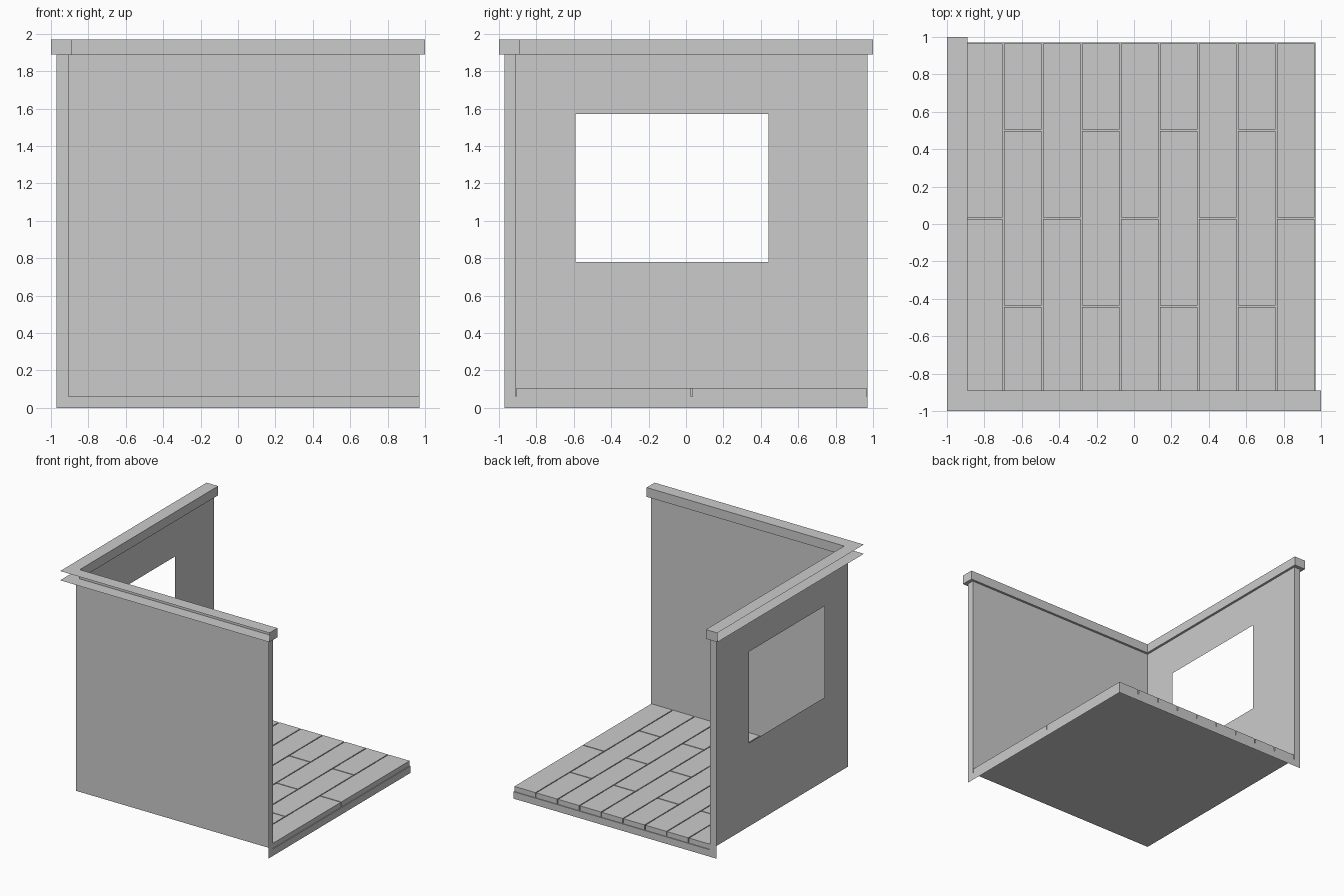
import bpy
import bmesh

if "Cube" in bpy.data.objects:
    bpy.data.objects.remove(bpy.data.objects["Cube"])

OUT, INN, END = -0.97, -0.91, 0.97      # wall outside, wall inside, open ends
FLOOR, TOP = 0.06, 1.89                 # slab surface, wall height


def finish(name, bm):
    bmesh.ops.remove_doubles(bm, verts=bm.verts, dist=0.0001)
    mesh = bpy.data.meshes.new(name)
    bm.to_mesh(mesh)
    bm.free()
    obj = bpy.data.objects.new(name, mesh)
    bpy.context.collection.objects.link(obj)
    return obj


def face(bm, points):
    return bm.faces.new([bm.verts.new(p) for p in points])


# Floor surface
bm = bmesh.new()
face(bm, [(INN, INN, FLOOR), (END, INN, FLOOR), (END, END, FLOOR), (INN, END, FLOOR)])
finish("floor_slab", bm)

# Front wall, single-sided and facing into the room
bm = bmesh.new()
face(bm, [(END, INN, FLOOR), (INN, INN, FLOOR), (INN, INN, TOP), (END, INN, TOP)])
finish("front_wall", bm)

# Left wall: 3 x 3 panels with the middle one left out as the window
bm = bmesh.new()
ys = [INN, -0.59, 0.44, END]
zs = [FLOOR, 0.78, 1.57, TOP]
for i in range(3):
    for j in range(3):
        if (i, j) != (1, 1):
            y0, y1, z0, z1 = ys[i], ys[i + 1], zs[j], zs[j + 1]
            face(bm, [(INN, y0, z0), (INN, y1, z0), (INN, y1, z1), (INN, y0, z1)])
finish("window_wall", bm)

# L-shaped cut faces on the two open ends (wall thickness plus slab thickness)
section = [(OUT, 0), (END, 0), (END, FLOOR), (INN, FLOOR), (INN, TOP), (OUT, TOP)]
bm = bmesh.new()
face(bm, [(END, a, z) for a, z in section])
face(bm, [(a, END, z) for a, z in reversed(section)])
finish("cut_edges", bm)

# Wall cap: profile open on the outside, swept around the corner, ends closed
profile = [(-1.0, TOP), (-0.89, TOP), (-0.89, 1.97), (-1.0, 1.97)]
bm = bmesh.new()
rings = [[(1, o, z) for o, z in profile],
         [(o, o, z) for o, z in profile],
         [(o, 1, z) for o, z in profile]]
for a, b in zip(rings, rings[1:]):
    for j in range(3):
        face(bm, [a[j], b[j], b[j + 1], a[j + 1]])
face(bm, rings[0])
face(bm, rings[2][::-1])
finish("wall_cap", bm)

# Floor planks: nine rows along y with staggered butt joints
ROWS, GAP = 9, 0.008
P0, P1, PLANK_TOP = -0.905, 0.965, 0.105
width = (P1 - P0 + GAP) / ROWS
bm = bmesh.new()
for r in range(ROWS):
    joints = [0.03] if r % 2 == 0 else [-0.44, 0.5]
    stops = [P0 - GAP / 2] + joints + [P1 + GAP / 2]
    x0 = P0 + r * width
    x1 = x0 + width - GAP
    for a, b in zip(stops, stops[1:]):
        y0, y1 = a + GAP / 2, b - GAP / 2
        cube = bmesh.ops.create_cube(bm, size=1)["verts"]
        bmesh.ops.scale(bm, verts=cube, vec=(x1 - x0, y1 - y0, PLANK_TOP - FLOOR - 0.001))
        bmesh.ops.translate(bm, verts=cube, vec=((x0 + x1) / 2, (y0 + y1) / 2,
                                                 (PLANK_TOP + FLOOR + 0.001) / 2))
finish("floor_planks", bm)
